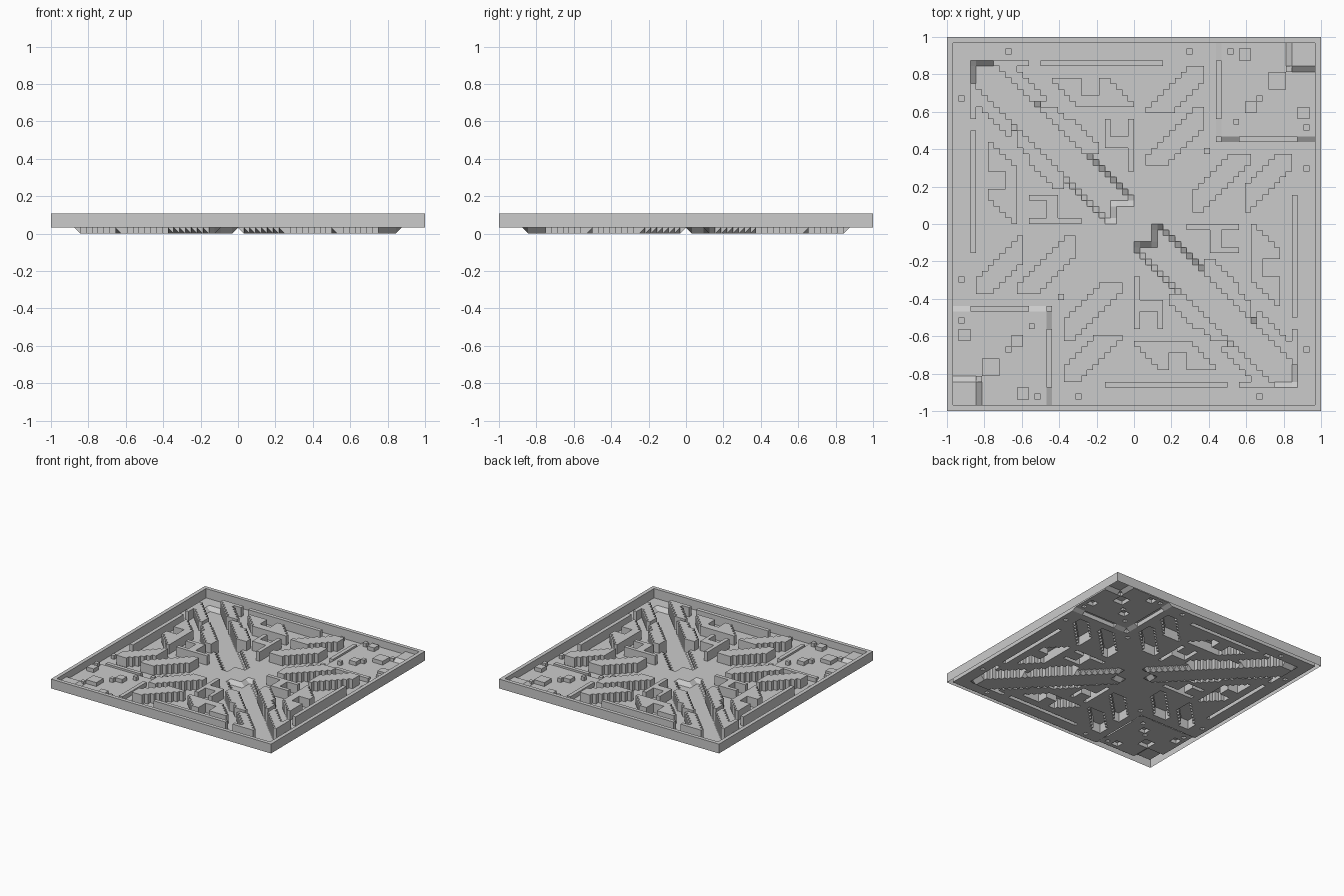
import bpy

if "Cube" in bpy.data.objects:
    bpy.data.objects.remove(bpy.data.objects["Cube"])

# The arena is a 64 x 64 grid of cells; columns run left to right, rows run back to front
N = 64
S = 2 / N
RIVER, GROUND, TOP = 0.0, S, 3.45 * S
BASE, CORE = GROUND + 0.6 * S, GROUND + 1.4 * S
LOW_WALL = BASE + 0.5 * S

height = {(c, r): GROUND for c in range(N) for r in range(N)}
ramps = {}      # cell -> height of its upper side
solid = set()   # blocks which do not shape the ramps


def copies(c, r):
    """Cell repeated by the two diagonal mirrors of the layout."""
    m = N - 1
    return {(c, r), (r, c), (m - c, m - r), (m - r, m - c)}


def rect(c0, c1, r0, r1):
    return [(c, r) for c in range(c0, c1 + 1) for r in range(r0, r1 + 1)]


def level(cells, z):
    for cell in cells:
        for k in copies(*cell):
            height[k] = z


def block(cells, z=TOP):
    for cell in cells:
        for k in copies(*cell):
            height[k] = z
            solid.add(k)
            ramps.pop(k, None)


def ramp(cells, z):
    for cell in cells:
        for k in copies(*cell):
            ramps[k] = z
            height[k] = z


def tower(c, r, size=1, h=1.0):
    z = height[(c, r)] + h * S
    block(rect(c, c + size - 1, r, r + size - 1), z)


# Sunken river along one diagonal, stopping at the central plaza
river = [(c, r) for c, r in rect(5, 31, 5, 31)
         if abs(c - r) <= 3 and not (c >= 28 and r >= 28)]
level(river, RIVER)
ramp([(c, 4) for c in range(4, 8)], GROUND)
ramp([(c, 28) for c in range(28, 32)], GROUND)
ramp([(r + 4, r) for r in range(4, 28)], GROUND)

# Raised corner bases with inner core platforms, ramps and low walls
level(rect(47, 62, 1, 16), BASE)
level(rect(59, 62, 1, 4), CORE)
ramp([(c, 17) for c in (47, 48, 49, 60, 61, 62)], BASE)
ramp([(c, 5) for c in range(59, 63)], CORE)
block([(58, 5)], CORE)
block([(46, 17)] + rect(50, 59, 17, 17), LOW_WALL)

# Lane walls
block(rect(16, 36, 4, 4))
block(rect(8, 13, 4, 4))
block([(c, r) for c, r in rect(8, 17, 4, 10) if 4 <= c - r <= 6])

# River bank walls
block([(c, r) for c, r in rect(16, 26, 12, 19) if 4 <= c - r <= 6])
block([(c, r) for c, r in rect(18, 25, 14, 18) if c - r == 7])

# U-shaped jungle wall beside the middle
block(rect(27, 27, 14, 18) + rect(28, 30, 17, 18) + rect(31, 31, 14, 22))

# Notched trapezoid jungle wall
block([(c, r) for c, r in rect(18, 31, 7, 11)
       if c - r >= 11 and c - r <= 20 and not (23 <= c <= 25 and r <= 9)])

# Slanted jungle walls
block([(c, r) for c, r in rect(34, 43, 5, 12) if 46 <= c + r <= 50])
block([(c, r) for c, r in rect(34, 43, 12, 21) if 54 <= c + r <= 58])

# Towers in the lanes and the bases
for c, r in ((10, 2), (41, 2), (44, 19), (48, 2), (53, 10), (49, 14)):
    tower(c, r)
for c, r in ((50, 2), (51, 11)):
    tower(c, r, 2)
tower(55, 6, 3)

# Outer rim
block(rect(0, N - 1, 0, 0))


def corner(cell, i, j):
    """Height of one cell at grid corner (i, j)."""
    if cell not in ramps:
        return height[cell]
    near = [(i - 1, j - 1), (i, j - 1), (i - 1, j), (i, j)]
    return min([ramps[cell]] + [height[k] for k in near
                                if k in height and k not in ramps and k not in solid])


verts, faces, index = [], [], {}


def vert(i, j, z):
    key = (i, j, round(z, 5))
    if key not in index:
        index[key] = len(verts)
        verts.append((i * S - 1, 1 - j * S, z))
    return index[key]


def add_face(points):
    ids = []
    for p in points:
        v = vert(*p)
        if v not in ids:
            ids.append(v)
    if len(ids) > 2:
        faces.append(ids)


def riser(a, b, p, q):
    """Vertical face between neighbouring cells along the edge p-q."""
    za = [corner(a, *e) if a in height else GROUND for e in (p, q)]
    zb = [corner(b, *e) if b in height else GROUND for e in (p, q)]
    if abs(za[0] - zb[0]) + abs(za[1] - zb[1]) > 1e-5:
        add_face([(*p, za[0]), (*p, zb[0]), (*q, zb[1]), (*q, za[1])])


# Cell tops
for c, r in height:
    add_face([(i, j, corner((c, r), i, j)) for i, j in
              ((c, r), (c, r + 1), (c + 1, r + 1), (c + 1, r))])

# Vertical sides
for a in range(N + 1):
    for b in range(N):
        riser((a - 1, b), (a, b), (a, b), (a, b + 1))
        riser((b, a), (b, a - 1), (b, a), (b + 1, a))

mesh = bpy.data.meshes.new("arena_terrain")
mesh.from_pydata(verts, [], faces)
mesh.validate()
mesh.update()
bpy.context.collection.objects.link(bpy.data.objects.new("arena_terrain", mesh))
